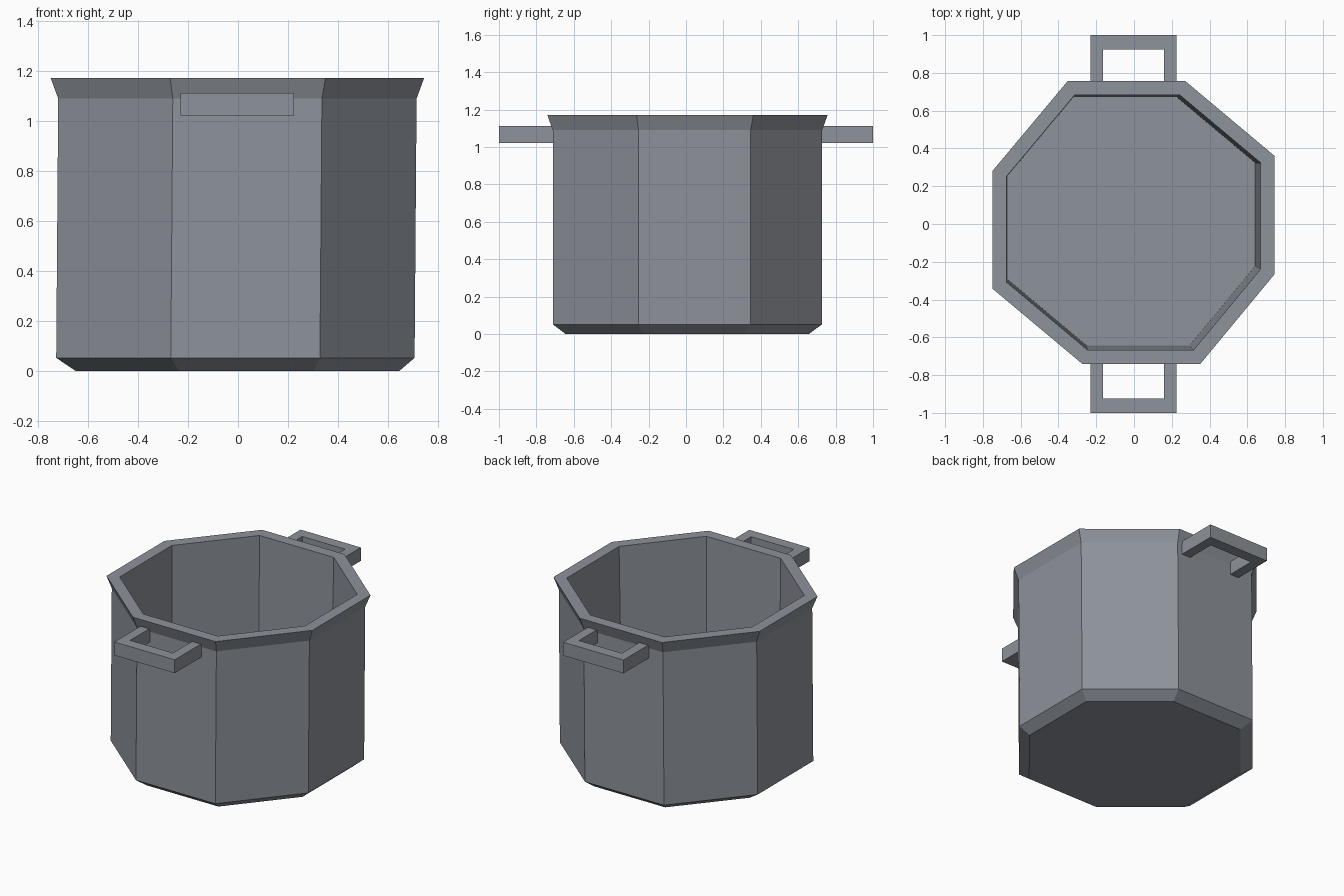
import bpy, bmesh

if "Cube" in bpy.data.objects:
    bpy.data.objects.remove(bpy.data.objects["Cube"])

metal = bpy.data.materials.new("grey_metal")
metal.diffuse_color = (0.27, 0.29, 0.325, 1)
metal.use_nodes = True
metal.node_tree.nodes["Principled BSDF"].inputs["Base Color"].default_value = metal.diffuse_color

# Slightly uneven octagon of the rim, seen from above
OUTLINE = [(-0.35, 0.758), (0.27, 0.758), (0.745, 0.36), (0.745, -0.265),
           (0.35, -0.742), (-0.272, -0.742), (-0.75, -0.342), (-0.75, 0.28)]


def finish(name, bm):
    bmesh.ops.recalc_face_normals(bm, faces=bm.faces)
    me = bpy.data.meshes.new(name)
    bm.to_mesh(me)
    bm.free()
    me.materials.append(metal)
    ob = bpy.data.objects.new(name, me)
    bpy.context.collection.objects.link(ob)
    return ob


# Pot body: octagon rings (x scale, y scale, x shift, y shift, z), outside then inside
RINGS = [(0.868, 0.868, 0, 0, 0.0), (0.96, 0.96, -0.008, 0, 0.052),
         (0.96, 0.96, 0, 0, 1.09), (1, 1, 0, 0, 1.172),
         (0.9, 0.9, 0, 0, 1.172), (0.877, 0.877, -0.012, 0.008, 0.06)]
bm = bmesh.new()
loops = [[bm.verts.new((x * sx + dx, y * sy + dy, z)) for x, y in OUTLINE]
         for sx, sy, dx, dy, z in RINGS]
for a, b in zip(loops, loops[1:]):
    for i in range(8):
        j = (i + 1) % 8
        bm.faces.new((a[i], a[j], b[j], b[i]))
bm.faces.new(loops[0])
bm.faces.new(loops[-1])
finish("pot_body", bm)

# Handles: flat U-shaped bars, front and back
U = [(-0.23, 0.695), (-0.23, 1.0), (0.224, 1.0), (0.224, 0.695),
     (0.158, 0.695), (0.158, 0.925), (-0.164, 0.925), (-0.164, 0.695)]
for name, side in (("back_handle", 1), ("front_handle", -1)):
    bm = bmesh.new()
    low = [bm.verts.new((x, side * y, 1.022)) for x, y in U]
    top = [bm.verts.new((x, side * y, 1.113)) for x, y in U]
    for i in range(8):
        j = (i + 1) % 8
        bm.faces.new((low[i], low[j], top[j], top[i]))
    for ring in (low, top):
        for q in ((0, 1, 6, 7), (1, 2, 5, 6), (2, 3, 4, 5)):
            bm.faces.new([ring[k] for k in q])
    finish(name, bm)
